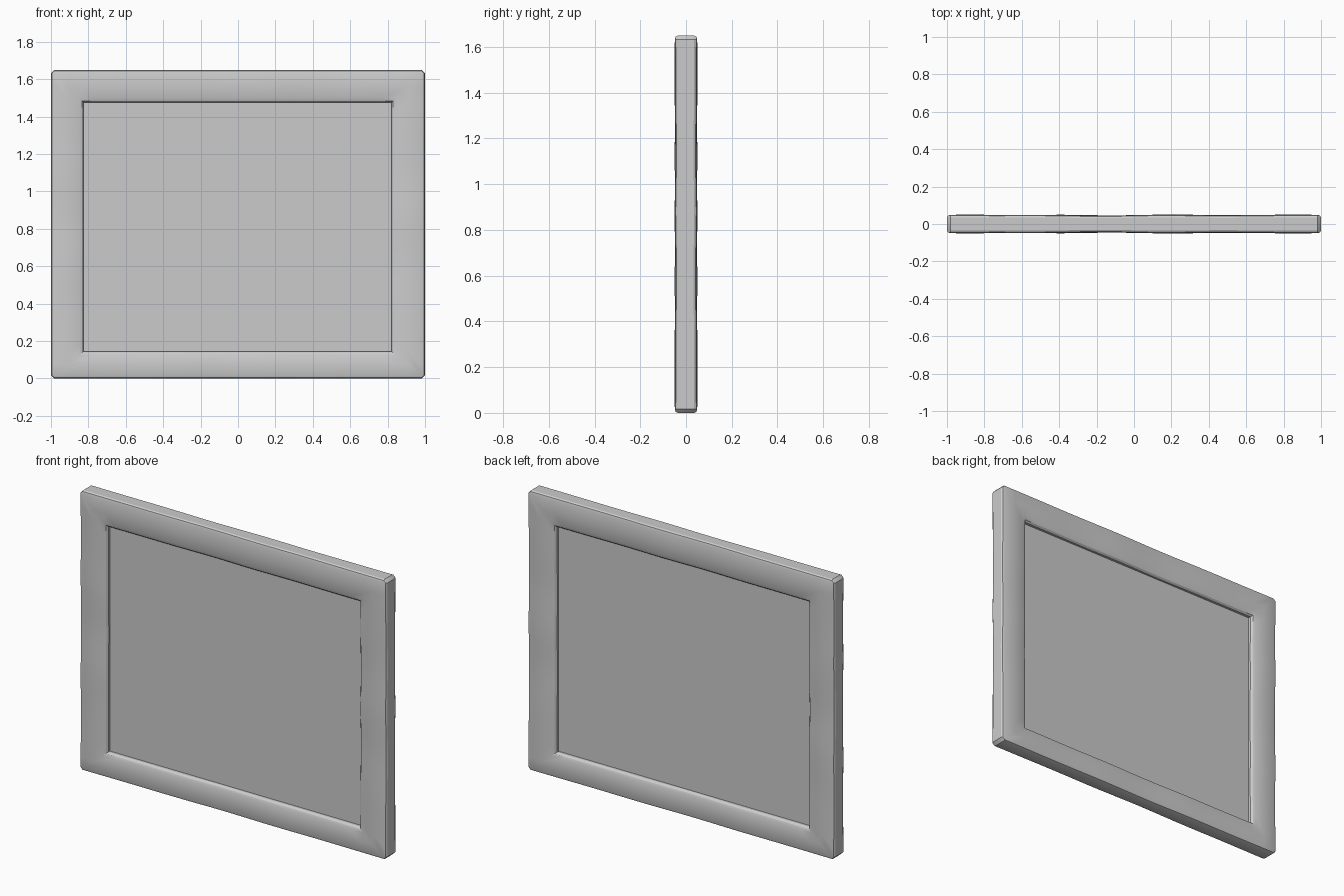
import bpy
import bmesh
import math
from mathutils import Vector

cube = bpy.data.objects.get("Cube")
if cube:
    bpy.data.objects.remove(cube, do_unlink=True)

grey = bpy.data.materials.new("plain grey")
grey.use_nodes = True
grey.diffuse_color = (0.6, 0.6, 0.6, 1)
bsdf = grey.node_tree.nodes["Principled BSDF"]
bsdf.inputs["Base Color"].default_value = grey.diffuse_color
bsdf.inputs["Roughness"].default_value = 0.8


def finish(bm, name, angle=30):
    bmesh.ops.remove_doubles(bm, verts=bm.verts, dist=0.0001)
    bmesh.ops.recalc_face_normals(bm, faces=bm.faces)
    mesh = bpy.data.meshes.new(name)
    bm.to_mesh(mesh)
    bm.free()
    mesh.materials.append(grey)
    obj = bpy.data.objects.new(name, mesh)
    bpy.context.collection.objects.link(obj)
    bpy.ops.object.select_all(action="DESELECT")
    obj.select_set(True)
    bpy.context.view_layer.objects.active = obj
    bpy.ops.object.shade_smooth_by_angle(angle=math.radians(angle))
    return obj


# Corners of the frame (x, z), counter-clockwise
HEIGHT = 1.65
outer = [Vector(p) for p in ((-1, 0), (1, 0), (1, HEIGHT), (-1, HEIGHT))]
inner = [Vector(p) for p in ((-0.825, 0.145), (0.82, 0.145), (0.82, 1.475), (-0.825, 1.475))]

# Half cross-section: share of the way inward, depth from the centre plane
half = [(0, 0.036), (0.03, 0.045), (0.1, 0.049), (0.5, 0.05),
        (0.86, 0.047), (0.95, 0.041), (1, 0.03)]
profile = [(s, -d) for s, d in half] + [(s, d) for s, d in reversed(half)]

# Stations around the frame; the outer corners are slightly cut
STEPS, CUT = 24, 0.018
stations = []
for k in range(4):
    o0, o1, i0, i1 = outer[k], outer[(k + 1) % 4], inner[k], inner[(k + 1) % 4]
    along = (o1 - o0).normalized()
    for j in range(STEPS + 1):
        t = j / STEPS
        shift = along * CUT * ((j == 0) - (j == STEPS))
        stations.append((o0.lerp(o1, t), i0.lerp(i1, t), shift, t, k))

# Frame: sweep with a faint hand-worn unevenness on the faces
bm = bmesh.new()
rings = []
for o, i, shift, t, k in stations:
    wear = math.sin(math.pi * t) * math.sin(17 * t + 2 * k)
    ring = []
    for s, y in profile:
        p = o.lerp(i, s) + shift * max(0, 1 - s / 0.1)
        depth = y - math.copysign(0.0025 * (1 + wear) * math.sin(math.pi * t), y)
        ring.append(bm.verts.new((p.x, depth, p.y)))
    rings.append(ring)
for a, b in zip(rings, rings[1:] + rings[:1]):
    for n in range(len(profile)):
        m = (n + 1) % len(profile)
        bm.faces.new((a[n], a[m], b[m], b[n]))
bmesh.ops.dissolve_degenerate(bm, dist=0.0001, edges=bm.edges)
finish(bm, "frame")

# Panel: thin sheet seated in the middle of the frame
bm = bmesh.new()
bmesh.ops.create_cube(bm, size=1)
low, high = inner[0], inner[2]
size = high - low
for v in bm.verts:
    v.co = ((low.x + high.x) / 2 + v.co.x * (size.x + 0.02), v.co.y * 0.03,
            (low.y + high.y) / 2 + v.co.z * (size.y + 0.02))
finish(bm, "panel")
